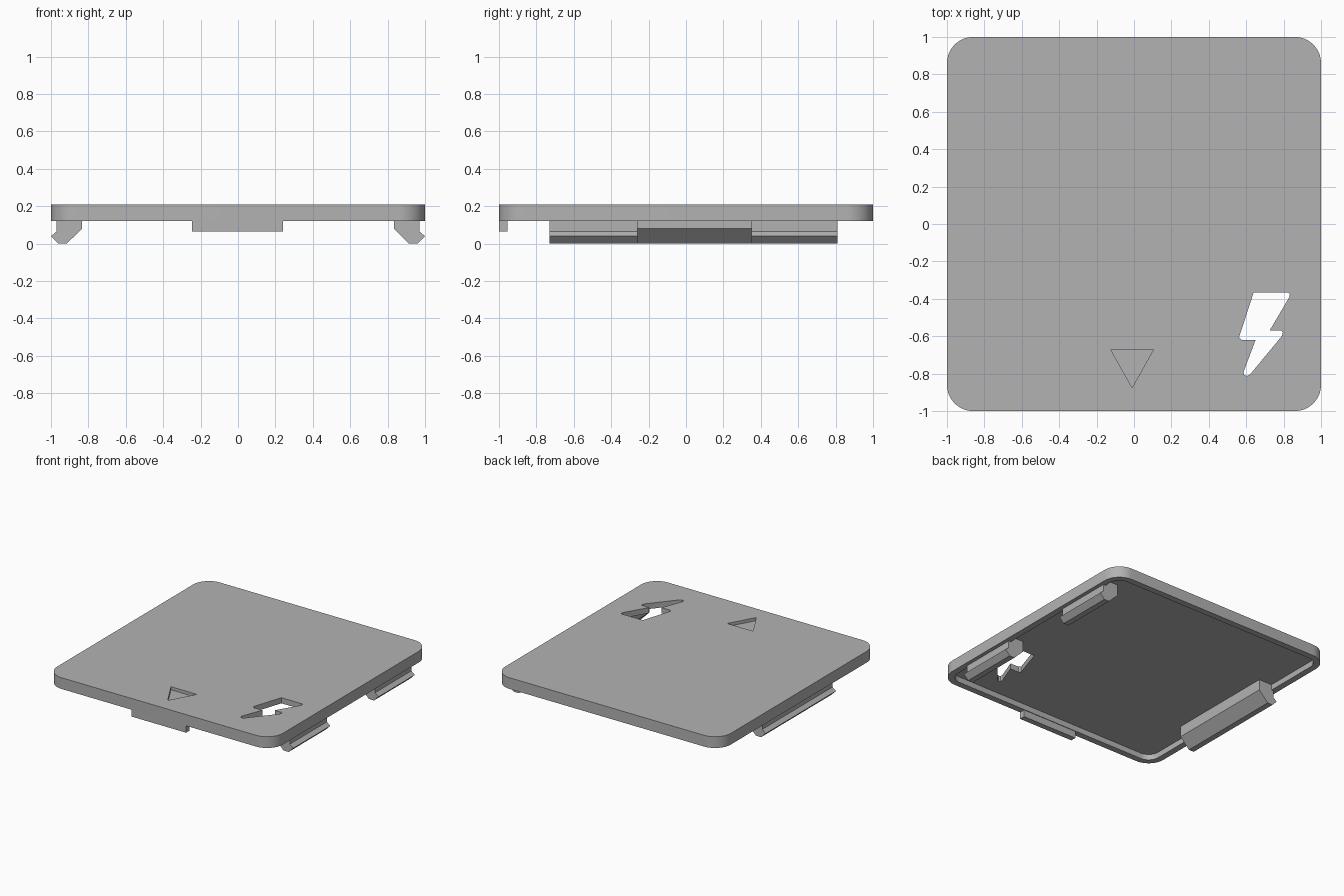
import bpy, bmesh, math

cube = bpy.data.objects.get("Cube")
if cube:
    bpy.data.objects.remove(cube, do_unlink=True)

grey = bpy.data.materials.new("plastic_grey")
grey.use_nodes = True
grey.diffuse_color = (0.45, 0.45, 0.45, 1)
grey.node_tree.nodes["Principled BSDF"].inputs["Base Color"].default_value = grey.diffuse_color


def prism(name, outline, start, end, axis="z"):
    """Extrude a closed 2D outline along z (outline in x, y) or y (outline in x, z)."""
    def place(a, b, t):
        return (a, b, t) if axis == "z" else (a, t, b)

    bm = bmesh.new()
    low, high = [[bm.verts.new(place(a, b, t)) for a, b in outline] for t in (start, end)]
    bm.faces.new(low)
    bm.faces.new(high)
    for i in range(len(low)):
        j = (i + 1) % len(low)
        bm.faces.new((low[i], low[j], high[j], high[i]))
    bmesh.ops.recalc_face_normals(bm, faces=bm.faces)
    mesh = bpy.data.meshes.new(name)
    bm.to_mesh(mesh)
    bm.free()
    mesh.materials.append(grey)
    obj = bpy.data.objects.new(name, mesh)
    bpy.context.collection.objects.link(obj)
    return obj


def rounded_square(half, radius, steps=12):
    c = half - radius
    points = []
    for k, (sx, sy) in enumerate([(1, 1), (-1, 1), (-1, -1), (1, -1)]):
        for s in range(steps + 1):
            a = math.pi / 2 * (k + s / steps)
            points.append((sx * c + radius * math.cos(a), sy * c + radius * math.sin(a)))
    return points


def cut(target, cutter):
    mod = target.modifiers.new("cut", "BOOLEAN")
    mod.operation = "DIFFERENCE"
    mod.solver = "EXACT"
    mod.object = cutter
    bpy.context.view_layer.objects.active = target
    bpy.ops.object.modifier_apply(modifier=mod.name)
    bpy.data.objects.remove(cutter, do_unlink=True)


# Cover plate with a shallow recess underneath
BOTTOM, TOP, FLOOR = 0.12, 0.21, 0.165
plate = prism("cover_plate", rounded_square(1, 0.14), BOTTOM, TOP)
cut(plate, prism("recess_cutter", rounded_square(0.95, 0.09), 0, FLOOR))

# Lightning-shaped through hole and engraved triangle
bolt = [(0.64, -0.365), (0.825, -0.365), (0.833, -0.375), (0.83, -0.392), (0.725, -0.57),
        (0.787, -0.57), (0.796, -0.58), (0.79, -0.6), (0.62, -0.805), (0.605, -0.812),
        (0.588, -0.808), (0.586, -0.79), (0.65, -0.62), (0.575, -0.62), (0.562, -0.605)]
cut(plate, prism("bolt_cutter", bolt, 0, 0.4))
triangle = [(-0.125, -0.67), (0.105, -0.67), (-0.01, -0.875)]
cut(plate, prism("triangle_cutter", triangle, 0.185, 0.4))

bpy.ops.object.select_all(action="DESELECT")
plate.select_set(True)
bpy.context.view_layer.objects.active = plate
bpy.ops.object.shade_smooth_by_angle(angle=math.radians(25))

# Snap clips: one long on one side, two short on the other
clip = [(0.97, FLOOR), (0.97, 0.065), (1.0, 0.04), (0.96, 0), (0.915, 0),
        (0.835, 0.08), (0.835, FLOOR)]
for name, side, start, end in [("long_clip", -1, -0.47, 0.42),
                               ("front_short_clip", 1, -0.73, -0.26),
                               ("back_short_clip", 1, 0.35, 0.81)]:
    prism(name, [(side * x, z) for x, z in clip], start, end, "y")

# Front locating tab
prism("front_tab", [(-0.245, 0.065), (0.24, 0.065), (0.24, BOTTOM), (-0.245, BOTTOM)],
      -1, -0.955, "y")
